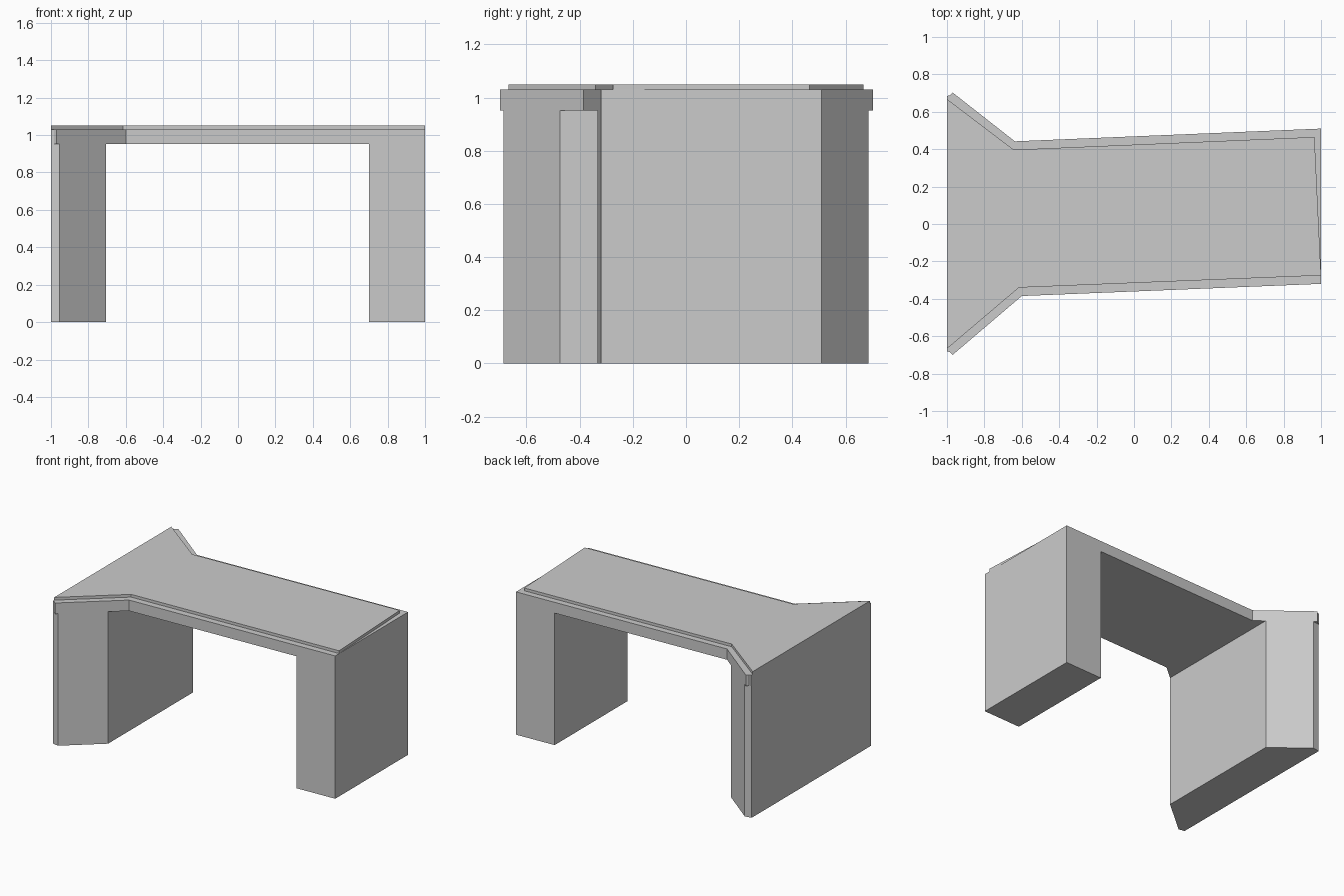
import bpy, bmesh

if "Cube" in bpy.data.objects:
    bpy.data.objects.remove(bpy.data.objects["Cube"])


def prism(name, outline, z0, z1):
    """Upright flat-sided solid from a counter-clockwise plan outline."""
    bm = bmesh.new()
    base = bm.faces.new([bm.verts.new((x, y, z0)) for x, y in outline])
    new = bmesh.ops.extrude_face_region(bm, geom=[base], use_keep_orig=True)["geom"]
    bmesh.ops.translate(bm, vec=(0, 0, z1 - z0),
                        verts=[v for v in new if isinstance(v, bmesh.types.BMVert)])
    bmesh.ops.recalc_face_normals(bm, faces=bm.faces)
    mesh = bpy.data.meshes.new(name)
    bm.to_mesh(mesh)
    bm.free()
    obj = bpy.data.objects.new(name, mesh)
    bpy.context.collection.objects.link(obj)
    return obj


# deck edge points shared by the slab and the abutments
front_right, back_right = (1, -0.32), (1, 0.51)
front_bend, back_bend = (-0.60, -0.385), (-0.637, 0.442)
front_tip, back_tip = (-0.97, -0.70), (-0.97, 0.703)


def along(a, b, x):
    """Point at x on the line a-b."""
    t = (x - a[0]) / (b[0] - a[0])
    return (x, a[1] + t * (b[1] - a[1]))


# deck slab with flared end
prism("deck_slab", [(-1, -0.68), (-0.985, -0.685), front_tip, front_bend, front_right,
                    back_right, back_bend, back_tip, (-0.985, 0.687), (-1, 0.685)],
      0.952, 1.03)

# thin raised surface on the deck
prism("deck_surface", [(-1, -0.667), (-0.615, -0.34), (1, -0.275),
                       (0.965, 0.465), (-0.643, 0.397), (-1, 0.668)], 1.03, 1.05)

# straight abutment
prism("straight_abutment", [along(front_bend, front_right, 0.7), front_right,
                            back_right, along(back_bend, back_right, 0.7)], 0, 0.952)

# flared abutment
prism("flared_abutment", [(-1, -0.68), along(front_tip, front_bend, -0.955),
                          along(front_tip, front_bend, -0.705),
                          along(back_tip, back_bend, -0.705),
                          along(back_tip, back_bend, -0.95), (-1, 0.68)], 0, 0.952)
